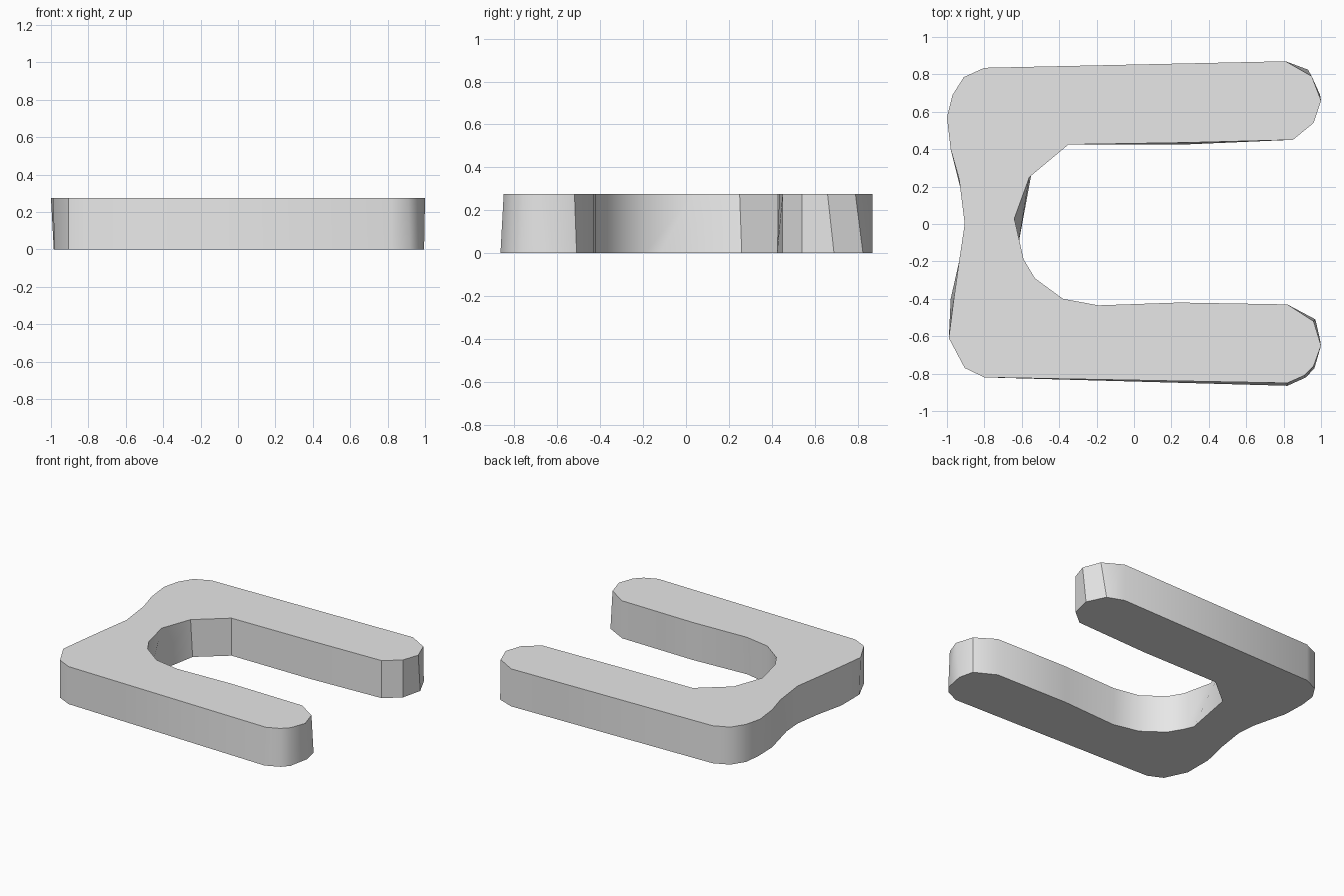
import bpy
import bmesh
from math import radians

default_cube = bpy.data.objects.get("Cube")
if default_cube:
    bpy.data.objects.remove(default_cube, do_unlink=True)

HEIGHT = 0.275

# Top outline of the plate, counterclockwise, one section per feature.
front_arm = [(-.99, -.61), (-.905, -.77), (-.8, -.82), (.82, -.85), (.91, -.81),
             (.96, -.76), (1, -.65), (.96, -.52), (.82, -.43), (.24, -.42)]
inner_bay = [(-.19, -.435), (-.38, -.4), (-.53, -.29), (-.59, -.19),
             (-.64, .03), (-.56, .25), (-.35, .425)]
back_arm = [(.27, .435), (.85, .45), (.96, .54), (1, .66), (.95, .79),
            (.81, .87), (-.8, .835), (-.91, .785), (-.97, .69), (-1, .57)]
spine = [(-.98, .4), (-.935, .24), (-.905, 0), (-.935, -.2), (-.963, -.4)]
outline = front_arm + inner_bay + back_arm + spine

# Small flares where the lower rim stands out from the upper one.
flares = {
    (-.99, -.61): (.01, 0),
    (.82, -.85): (0, -.015),
    (.91, -.81): (.01, -.01),
    (.96, -.76): (.005, -.01),
    (1, -.65): (-.005, .03),
    (.96, -.52): (.01, .01),
    (-.19, -.435): (0, -.008),
    (-.64, .03): (.02, -.15),
    (-.56, .25): (.01, .01),
    (.27, .435): (0, -.01),
    (1, .66): (-.005, .03),
    (.95, .79): (-.02, .035),
    (-1, .57): (.015, 0),
    (-.935, .24): (.02, -.1),
    (-.963, -.4): (-.017, 0),
}


def lower_point(point):
    """Shift an outline point by its flare, if it has one."""
    shift_x, shift_y = flares.get(point, (0, 0))
    return point[0] + shift_x, point[1] + shift_y


def make_material(name, colour):
    material = bpy.data.materials.new(name)
    material.use_nodes = True
    material.diffuse_color = colour
    shader = material.node_tree.nodes["Principled BSDF"]
    shader.inputs["Base Color"].default_value = colour
    return material


def loft_plate(name, lower, upper, height, material):
    """Close two matching outlines into a solid plate."""
    bm = bmesh.new()
    bottom = [bm.verts.new((x, y, 0)) for x, y in lower]
    top = [bm.verts.new((x, y, height)) for x, y in upper]
    bm.faces.new(top)
    bm.faces.new(reversed(bottom))
    count = len(top)
    for i in range(count):
        j = (i + 1) % count
        bm.faces.new((bottom[i], bottom[j], top[j], top[i]))
    bmesh.ops.recalc_face_normals(bm, faces=bm.faces)

    mesh = bpy.data.meshes.new(name)
    bm.to_mesh(mesh)
    bm.free()
    mesh.materials.append(material)
    plate = bpy.data.objects.new(name, mesh)
    bpy.context.collection.objects.link(plate)
    return plate


# One-piece fork-shaped plate with softly shaded side walls.
grey = make_material("plain_grey", (0.8, 0.8, 0.8, 1))
plate = loft_plate("forked_plate", [lower_point(p) for p in outline],
                   outline, HEIGHT, grey)
bpy.ops.object.select_all(action='DESELECT')
plate.select_set(True)
bpy.context.view_layer.objects.active = plate
bpy.ops.object.shade_smooth_by_angle(angle=radians(35))
